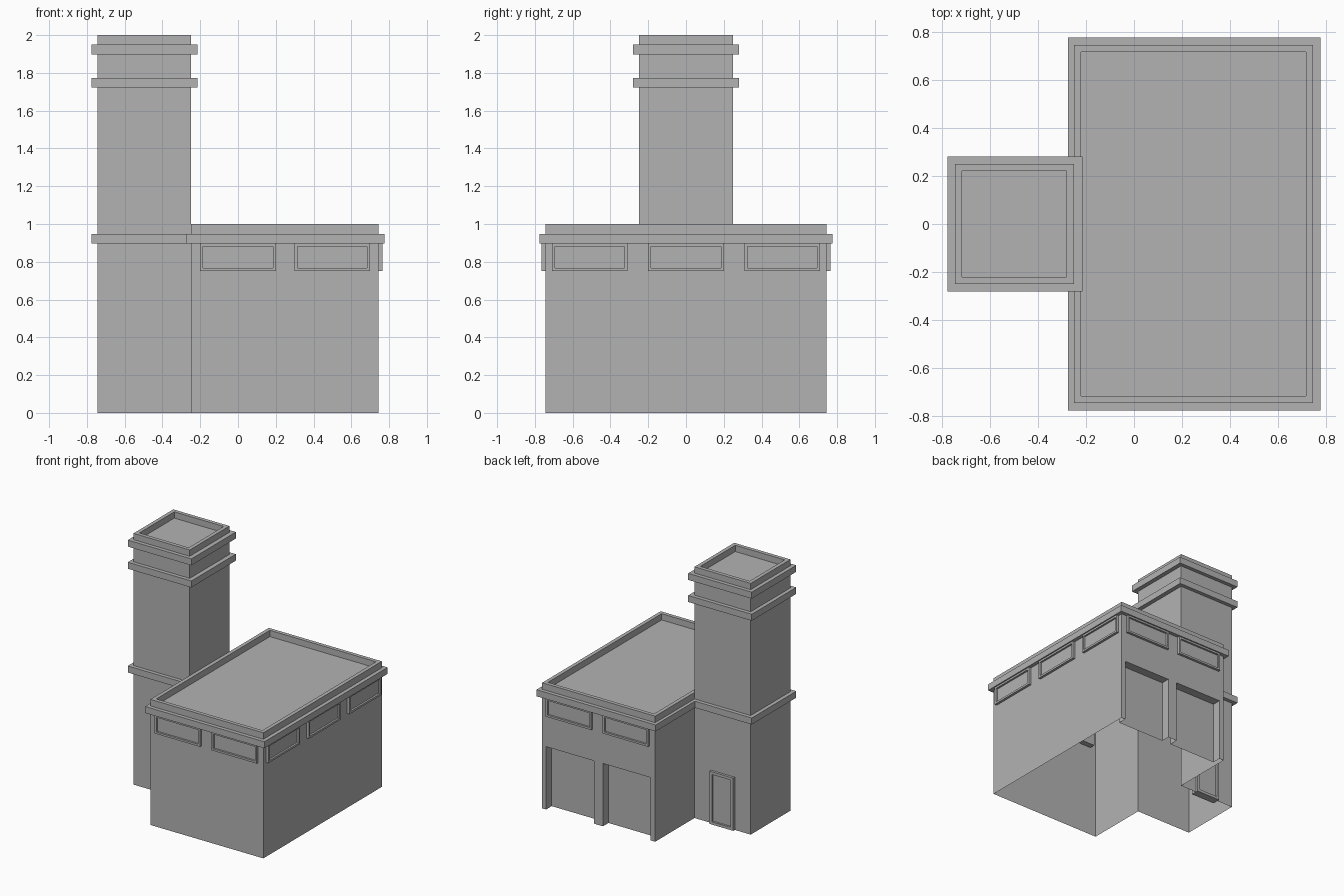
import bpy, bmesh, math
from mathutils import Matrix, Vector

cube = bpy.data.objects.get("Cube")
if cube:
    bpy.data.objects.remove(cube, do_unlink=True)

GREY = (0.45, 0.45, 0.45, 1.0)
grey = bpy.data.materials.new("plain_grey")
grey.use_nodes = True
grey.diffuse_color = GREY
grey.node_tree.nodes["Principled BSDF"].inputs["Base Color"].default_value = GREY


def box(x, y, z):
    """Box bmesh from (min, max) ranges on each axis."""
    bm = bmesh.new()
    bmesh.ops.create_cube(bm, size=1)
    for v in bm.verts:
        v.co = [r[0] if c < 0 else r[1] for c, r in zip(v.co, (x, y, z))]
    bm.normal_update()
    return bm


def facing(bm, direction):
    return [f for f in bm.faces if f.normal.dot(Vector(direction)) > 0.9]


def sink(bm, direction, border, depth):
    """Inset the face looking in a direction, then push it inwards."""
    faces = facing(bm, direction)
    bmesh.ops.inset_region(bm, faces=faces, thickness=border, use_even_offset=True)
    bmesh.ops.inset_region(bm, faces=faces, thickness=0, depth=-depth)


def remove(bm, faces):
    bmesh.ops.delete(bm, geom=faces, context='FACES')


def cut(bm, axis, places):
    normal = Vector([a == axis for a in "xyz"])
    for p in places:
        bmesh.ops.bisect_plane(bm, geom=bm.verts[:] + bm.edges[:] + bm.faces[:],
                               plane_co=normal * p, plane_no=normal)


def finish(name, bm):
    mesh = bpy.data.meshes.new(name)
    bm.to_mesh(mesh)
    bm.free()
    mesh.materials.append(grey)
    obj = bpy.data.objects.new(name, mesh)
    bpy.context.collection.objects.link(obj)


WALL, JOIN, TOWER = 0.745, -0.25, 0.25
ROOF = 0.95
BAY_CENTRES, BAY_HALF, BAY_TOP = (0, 0.5), 0.21, 0.5

# Main hall: thin walls, open underneath, sunken roof behind a parapet
hall = box((JOIN, WALL), (-WALL, WALL), (0, 1))
remove(hall, facing(hall, (0, 0, -1)))
sink(hall, (0, 0, 1), 0.03, 0.05)
cut(hall, "x", [c + s * BAY_HALF for c in BAY_CENTRES for s in (-1, 1)])
cut(hall, "y", (-TOWER, TOWER))
cut(hall, "z", (BAY_TOP, ROOF))


def is_opening(f):
    c = f.calc_center_median()
    bay = c.y > WALL - 0.001 and c.z < BAY_TOP and any(
        abs(c.x - b) < BAY_HALF for b in BAY_CENTRES)
    passage = c.x < JOIN + 0.001 and abs(c.y) < TOWER and c.z < ROOF
    return bay or passage


remove(hall, [f for f in hall.faces if is_opening(f)])
finish("hall", hall)

# Recessed vehicle doors on the back
for i, c in enumerate(BAY_CENTRES):
    bay = box((c - BAY_HALF, c + BAY_HALF), (WALL - 0.07, WALL), (0, BAY_TOP))
    remove(bay, facing(bay, (0, 1, 0)) + facing(bay, (0, 0, -1)))
    bmesh.ops.reverse_faces(bay, faces=bay.faces[:])
    finish(f"vehicle_door_{i + 1}", bay)

# Tower, open to the hall below roof level
tower = box((-WALL, JOIN), (-TOWER, TOWER), (0, 2))
remove(tower, facing(tower, (0, 0, -1)))
sink(tower, (0, 0, 1), 0.03, 0.05)
cut(tower, "z", (ROOF,))
remove(tower, [f for f in tower.faces if f.normal.x > 0.9
               and f.calc_center_median().z < ROOF])
finish("tower", tower)


# Projecting bands around the walls
def band(name, x, y, z):
    bm = box(x, (-y, y), (z, z + 0.052))
    for d in (1, -1):
        faces = facing(bm, (0, 0, d))
        bmesh.ops.inset_region(bm, faces=faces, thickness=0.035, use_even_offset=True)
        remove(bm, faces)
    finish(name, bm)


band("hall_band", (JOIN - 0.025, 0.775), 0.775, 0.896)
band("tower_low_band", (-0.775, JOIN + 0.02), 0.28, 0.896)
for label, z in (("middle", 1.722), ("upper", 1.898)):
    band(f"tower_{label}_band", (-0.775, -0.215), 0.28, z)


# Framed panels: built facing the front, then turned to their wall
def framed(name, along, out, width, z, border, turn):
    bm = box((along - width / 2, along + width / 2), (-out - 0.02, -out + 0.045), z)
    sink(bm, (0, -1, 0), border, 0.015)
    bmesh.ops.rotate(bm, verts=bm.verts, matrix=Matrix.Rotation(math.radians(turn), 3, 'Z'))
    finish(name, bm)


WINDOW_Z = (0.75, 0.897)
for wall, turn, places in (("front", 0, (0, 0.5)), ("side", 90, (-0.51, 0, 0.51)),
                           ("back", 180, (0, -0.5))):
    for i, p in enumerate(places):
        framed(f"{wall}_window_{i + 1}", p, WALL, 0.4, WINDOW_Z, 0.016, turn)
framed("tower_door", 0.5, TOWER, 0.21, (0, 0.42), 0.022, 180)
